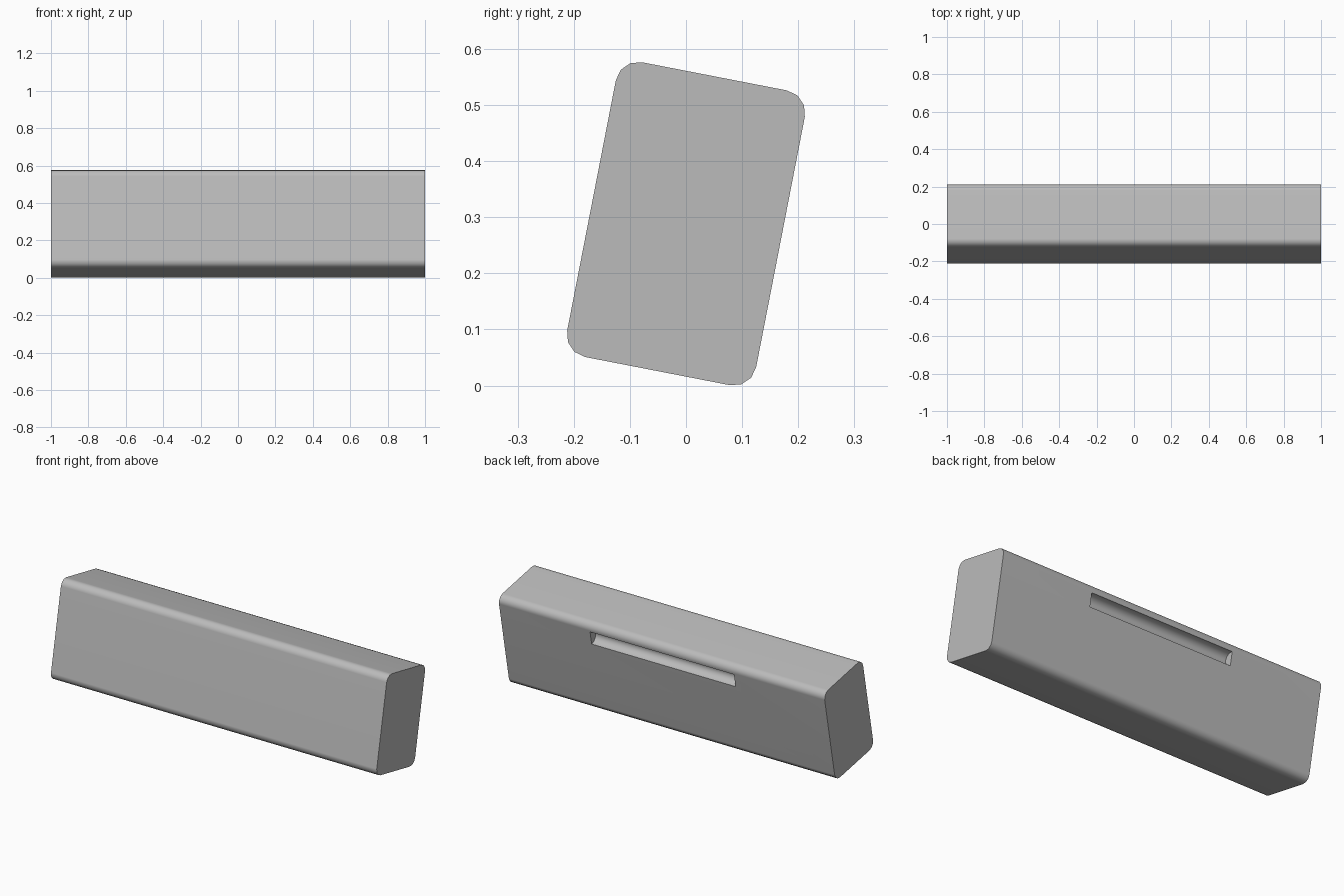
import bpy
import bmesh
from math import radians
from mathutils import Matrix

default_cube = bpy.data.objects.get("Cube")
if default_cube:
    bpy.data.objects.remove(default_cube, do_unlink=True)

LENGTH, DEPTH, HEIGHT = 2.0, 0.343, 0.535
CORNER = 0.04
LEAN = Matrix.Translation((0, 0, 0.2885)) @ Matrix.Rotation(radians(-11), 4, "X")

# Plain grey finish
grey = bpy.data.materials.new("mid_grey")
grey.use_nodes = True
colour = (0.5, 0.5, 0.5, 1)
grey.diffuse_color = colour
grey.node_tree.nodes["Principled BSDF"].inputs["Base Color"].default_value = colour


def add_object(name, bm):
    """Turn a bmesh into an object leaning with the body."""
    bm.transform(LEAN)
    bmesh.ops.recalc_face_normals(bm, faces=bm.faces[:])
    mesh = bpy.data.meshes.new(name)
    bm.to_mesh(mesh)
    bm.free()
    mesh.materials.append(grey)
    obj = bpy.data.objects.new(name, mesh)
    bpy.context.collection.objects.link(obj)
    return obj


# Body: long box with its four lengthwise edges rounded
bm = bmesh.new()
bmesh.ops.create_cube(bm, size=1, matrix=Matrix.Diagonal((LENGTH, DEPTH, HEIGHT, 1)))
long_edges = [e for e in bm.edges
              if abs(e.verts[0].co.x - e.verts[1].co.x) > 1]
bmesh.ops.bevel(bm, geom=long_edges, offset=CORNER, offset_type="OFFSET",
                segments=3, profile=0.5, affect="EDGES")
body = add_object("body", bm)

# Finger groove: scooped slot high on the back
bm = bmesh.new()
groove_matrix = (Matrix.Translation((0, DEPTH / 2, 0.184))
                 @ Matrix.Diagonal((1, 0.043, 0.037, 1))
                 @ Matrix.Rotation(radians(90), 4, "Y"))
bmesh.ops.create_cone(bm, cap_ends=True, segments=32, radius1=1, radius2=1,
                      depth=0.884, matrix=groove_matrix)
cutter = add_object("groove_cutter", bm)
cutter.hide_render = True

cut = body.modifiers.new("groove", "BOOLEAN")
cut.operation = "DIFFERENCE"
cut.solver = "EXACT"
cut.object = cutter

bpy.ops.object.select_all(action="DESELECT")
body.select_set(True)
bpy.context.view_layer.objects.active = body
bpy.ops.object.modifier_apply(modifier=cut.name)
bpy.data.objects.remove(cutter, do_unlink=True)

# Smooth rounding with crisp ends and groove rim
bpy.ops.object.shade_smooth_by_angle(angle=radians(40))
weighted = body.modifiers.new("flat_sides", "WEIGHTED_NORMAL")
weighted.keep_sharp = True
